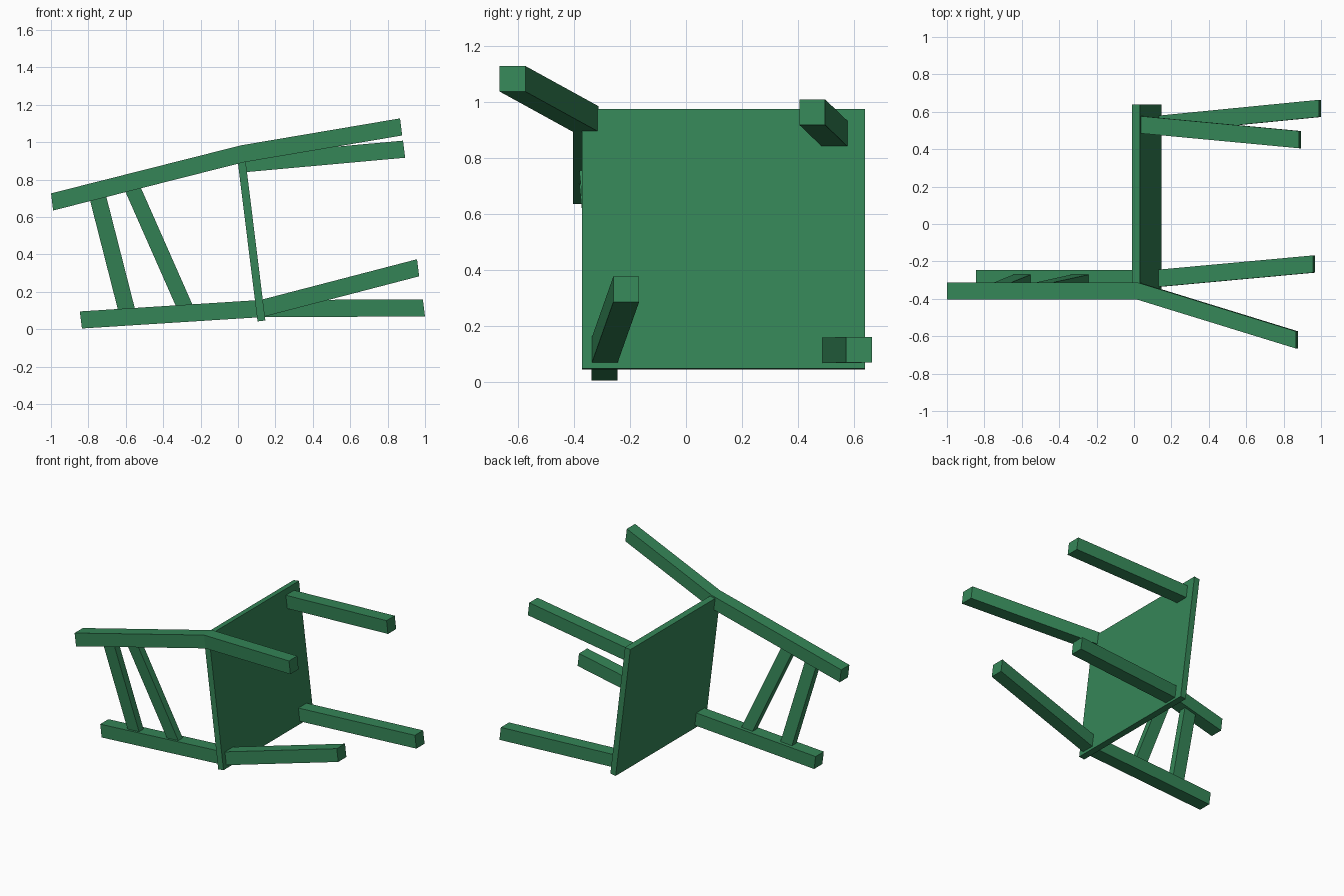
import bpy, bmesh
from mathutils import Vector

if "Cube" in bpy.data.objects:
    bpy.data.objects.remove(bpy.data.objects["Cube"])

# Toppled chair: the seat plane is nearly vertical, tilted about y
Y = Vector((0, 1, 0))
X = Vector((1, 0, 0))
D = Vector((0.123, 0, -0.992))   # direction down along the seat

green = bpy.data.materials.new("green")
green.diffuse_color = (0.035, 0.235, 0.095, 1)
green.use_nodes = True
green.node_tree.nodes["Principled BSDF"].inputs["Base Color"].default_value = green.diffuse_color


def loft(name, centres, u, v, hu, hv):
    """Rectangular section (axes u, v) swept through the given centres."""
    bm = bmesh.new()
    rings = []
    for c in centres:
        c = Vector(c)
        rings.append([bm.verts.new(c + u * hu * a + v * hv * b)
                      for a, b in ((-1, -1), (1, -1), (1, 1), (-1, 1))])
    for r, s in zip(rings, rings[1:]):
        for i in range(4):
            j = (i + 1) % 4
            bm.faces.new((r[i], r[j], s[j], s[i]))
    bm.faces.new(rings[0][::-1])
    bm.faces.new(rings[-1])
    bmesh.ops.recalc_face_normals(bm, faces=bm.faces)
    me = bpy.data.meshes.new(name)
    bm.to_mesh(me)
    bm.free()
    me.materials.append(green)
    ob = bpy.data.objects.new(name, me)
    bpy.context.collection.objects.link(ob)
    return ob


# Seat slab
n = Vector((0.992, 0, 0.123)) * 0.021
mid = Vector((0.068, 0.134, 0.508))
loft("seat", (mid - n, mid + n), Y, D, 0.505, 0.467)

# Legs and back posts, all cut parallel to the seat
H = 0.046
bars = {
    "upper_back_post_and_leg": ((-0.994, -0.358, 0.681), (0.022, -0.358, 0.938), (0.872, -0.62, 1.082)),
    "lower_back_post_and_leg": ((-0.84, -0.291, 0.05), (0.125, -0.291, 0.111), (0.963, -0.214, 0.329)),
    "upper_front_leg": ((0.036, 0.531, 0.886), (0.888, 0.451, 0.963)),
    "lower_front_leg": ((0.132, 0.533, 0.111), (0.994, 0.618, 0.114)),
}
for name, pts in bars.items():
    loft(name, pts, Y, D, H, H)

# Back slats joining the two posts
slats = (
    ((-0.758, -0.36, 0.74), (-0.587, -0.291, 0.07)),
    ((-0.58, -0.36, 0.79), (-0.269, -0.291, 0.085)),
)
for i, pts in enumerate(slats, 1):
    loft(f"back_slat_{i}", pts, X, Y, H, 0.025)
